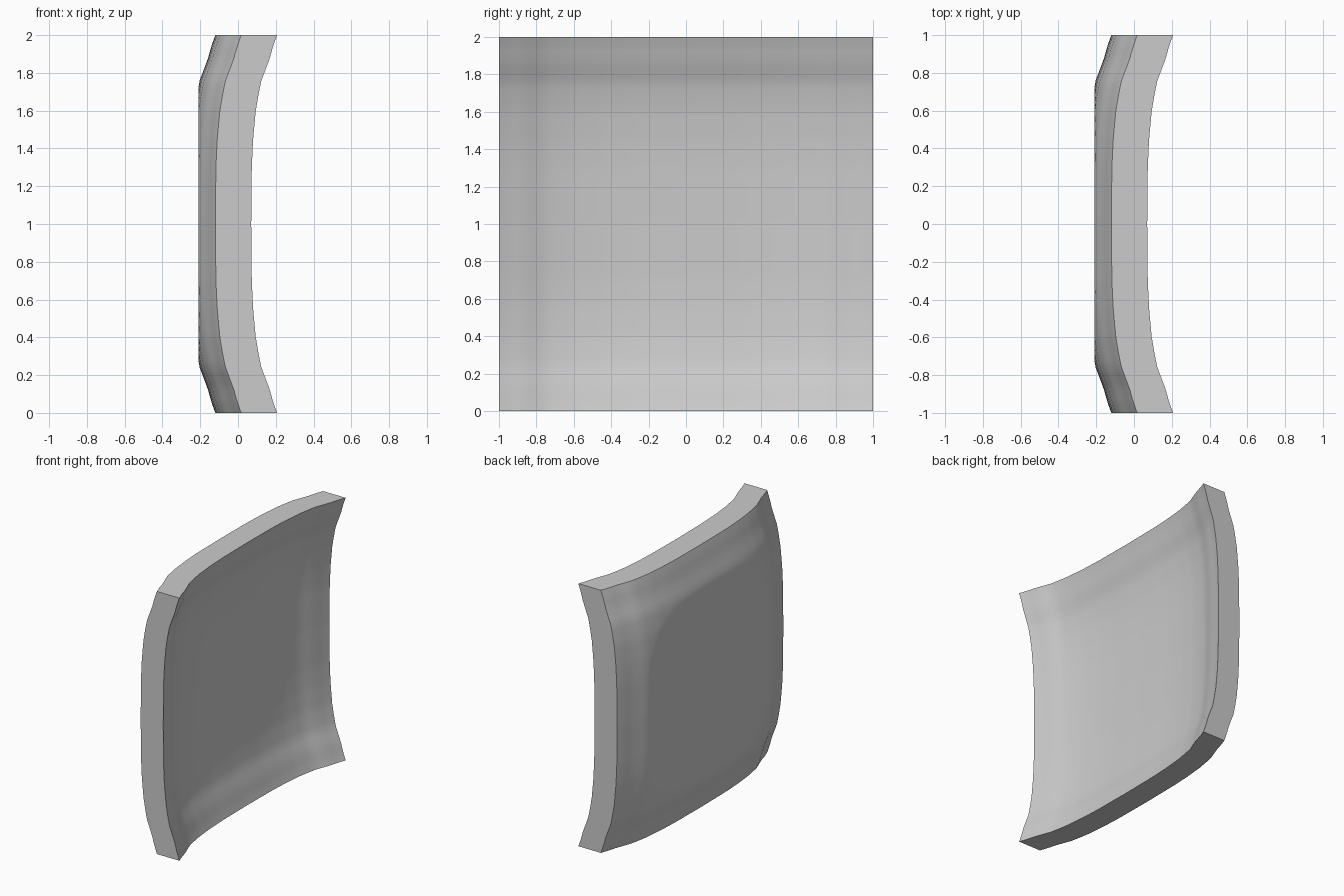
import bpy, bmesh, math

if "Cube" in bpy.data.objects:
    bpy.data.objects.remove(bpy.data.objects["Cube"], do_unlink=True)

# Rise of the dish from its middle to its rim, as (distance, rise)
RISE = [(0, 0), (0.3, 0.003), (0.45, 0.01), (0.6, 0.024), (0.7, 0.041), (0.76, 0.054),
        (0.82, 0.077), (0.88, 0.099), (0.94, 0.115), (1.0, 0.137)]
DISH_X = -0.067      # middle of the hollow side
BACK_X = -0.257      # middle of the bulging side before it is cut flat
FLAT_X = -0.21       # flat cut across the bulge


def rise(t):
    t = min(abs(t), 1.0)
    for (a, ra), (b, rb) in zip(RISE, RISE[1:]):
        if t <= b:
            return ra + (rb - ra) * (t - a) / (b - a)
    return RISE[-1][1]


grey = bpy.data.materials.new("light grey")
grey.use_nodes = True
colour = (0.6, 0.6, 0.6, 1.0)
grey.diffuse_color = colour
grey.node_tree.nodes["Principled BSDF"].inputs["Base Color"].default_value = colour

# Square sheet, doubled so that the rim walls join both sides
bm = bmesh.new()
bmesh.ops.create_grid(bm, x_segments=50, y_segments=50, size=1.0)
result = bmesh.ops.extrude_face_region(bm, geom=bm.faces[:], use_keep_orig=True)
hollow = {v for v in result["geom"] if isinstance(v, bmesh.types.BMVert)}

# Stand the sheet up and curve each side
for v in bm.verts:
    y, z = v.co.x, v.co.y
    lift = rise(y) + rise(z)
    x = DISH_X + lift if v in hollow else max(BACK_X + lift, FLAT_X)
    v.co = (x, y, z + 1.0)
bmesh.ops.recalc_face_normals(bm, faces=bm.faces[:])

mesh = bpy.data.meshes.new("dished_panel")
bm.to_mesh(mesh)
bm.free()
mesh.materials.append(grey)
panel = bpy.data.objects.new("dished_panel", mesh)
bpy.context.collection.objects.link(panel)

# Smooth faces with a sharp rim
bpy.ops.object.select_all(action='DESELECT')
panel.select_set(True)
bpy.context.view_layer.objects.active = panel
bpy.ops.object.shade_smooth_by_angle(angle=math.radians(40))
